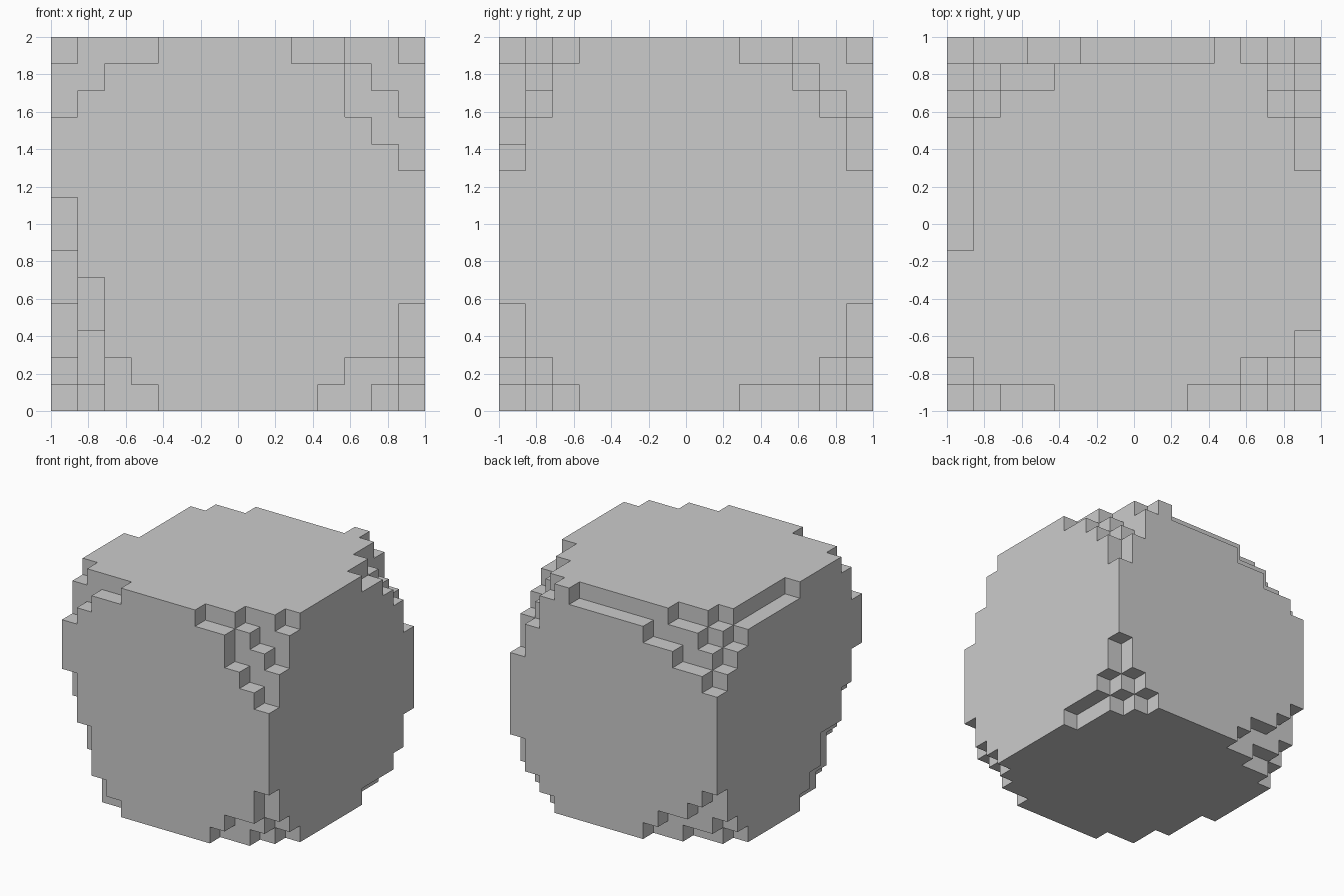
import bpy
import bmesh

if "Cube" in bpy.data.objects:
    bpy.data.objects.remove(bpy.data.objects["Cube"])

N = 14            # blocks per side
S = 2 / N         # block size

# Stepped bites at the eight corners, as column heights (blocks removed along z).
# Key: (right, back, top). Rows step inward along y, columns inward along x.
BITES = {
    (1, 0, 1): [[5, 4, 3, 1, 1], [3, 2, 1], [1]],
    (0, 0, 1): [[3, 2, 1, 1], [1]],
    (0, 1, 1): [[4, 3, 3, 2, 2, 1, 1, 1, 1, 1], [3, 2, 1, 1], [2, 1],
                [1], [1], [1], [1], [1]],
    (1, 1, 1): [[5, 3, 1], [3, 2], [2, 1], [1], [1]],
    (1, 0, 0): [[4, 2, 2, 1], [2, 1], [1]],
    (0, 0, 0): [[8, 5, 2, 1], [6, 3], [4, 1], [4], [2], [1]],
    (0, 1, 0): [[4, 3, 2, 2, 1], [2, 1, 1], [1]],
    (1, 1, 0): [[4, 2, 1], [2, 1], [1], [1], [1]],
}


def from_side(n, far):
    """Block index counted from the near or far side."""
    return N - 1 - n if far else n


# Full cube of blocks minus the corner bites
solid = {(i, j, k) for i in range(N) for j in range(N) for k in range(N)}
for (right, back, top), rows in BITES.items():
    for b, row in enumerate(rows):
        for a, height in enumerate(row):
            for c in range(height):
                solid.discard((from_side(a, right), from_side(b, back), from_side(c, top)))

# Skin: one quad for every exposed block side
bm = bmesh.new()
verts = {}


def corner(p):
    if p not in verts:
        verts[p] = bm.verts.new((p[0] * S - 1, p[1] * S - 1, p[2] * S))
    return verts[p]


for cell in solid:
    for axis in range(3):
        u, v = (axis + 1) % 3, (axis + 2) % 3
        for side in (0, 1):
            beside = list(cell)
            beside[axis] += 1 if side else -1
            if tuple(beside) in solid:
                continue
            quad = []
            for du, dv in ((0, 0), (1, 0), (1, 1), (0, 1)):
                p = list(cell)
                p[axis] += side
                p[u] += du
                p[v] += dv
                quad.append(corner(tuple(p)))
            bm.faces.new(quad if side else quad[::-1])

# Merge flat areas into single faces
bmesh.ops.dissolve_limit(bm, angle_limit=0.01, verts=bm.verts[:], edges=bm.edges[:])

mesh = bpy.data.meshes.new("stepped_block")
bm.to_mesh(mesh)
bm.free()
block = bpy.data.objects.new("stepped_block", mesh)
bpy.context.collection.objects.link(block)
